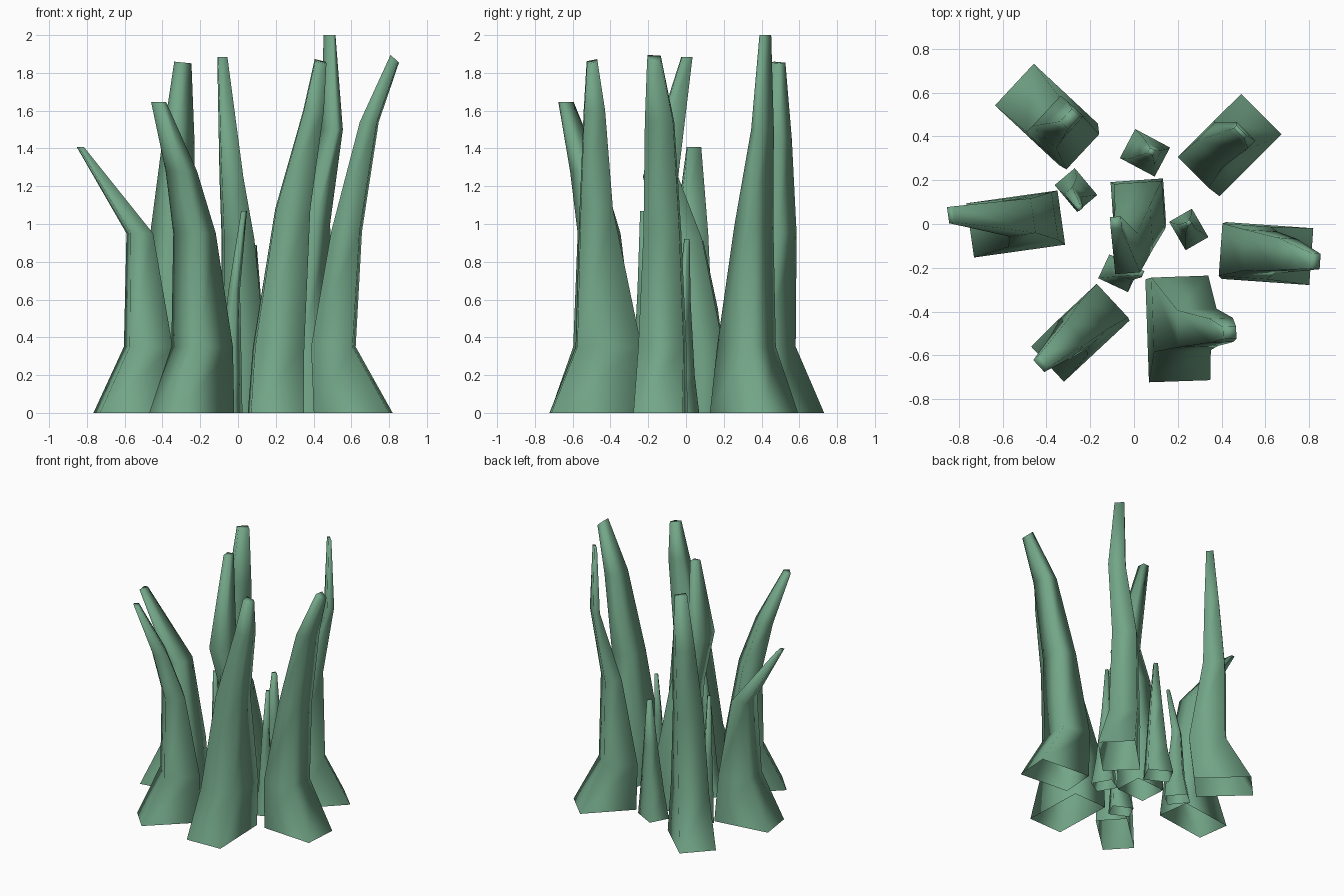
import bpy, bmesh, math

mat = bpy.data.materials.new("stalk_green")
mat.diffuse_color = (0.17, 0.38, 0.245, 1)


def stalk(name, angle, rings, tip_slope=(0, 0)):
    """Loft four-sided rings (x, y, z, half length, half width) turned by angle."""
    bm = bmesh.new()
    t = math.radians(angle)
    c, s = math.cos(t), math.sin(t)
    loops = []
    for x, y, z, a, b in rings:
        loops.append([bm.verts.new((x + c * u * a - s * v * b, y + s * u * a + c * v * b, z))
                      for u, v in ((1, 1), (-1, 1), (-1, -1), (1, -1))])
    # slanted tip
    for v in loops[-1]:
        v.co.z += (v.co.x - rings[-1][0]) * tip_slope[0] + (v.co.y - rings[-1][1]) * tip_slope[1]
    for lo, hi in zip(loops, loops[1:]):
        for i in range(4):
            j = (i + 1) % 4
            bm.faces.new((lo[i], lo[j], hi[j], hi[i]))
    # closed tip, open underside
    bm.faces.new(loops[-1])
    for f in bm.faces:
        f.smooth = True
    me = bpy.data.meshes.new(name)
    bm.to_mesh(me)
    bm.free()
    me.materials.append(mat)
    bpy.context.collection.objects.link(bpy.data.objects.new(name, me))


# Tall outer stalks
stalk("left_stalk", 8, [
    (-.54, .0, 0, .21, .125), (-.475, .02, .35, .115, .11),
    (-.52, .03, .95, .06, .08), (-.835, .042, 1.408, .014, .037)])
stalk("right_stalk", -4, [
    (.61, -.135, 0, .2, .13), (.505, -.125, .35, .11, .12),
    (.575, -.125, .96, .075, .095), (.695, -.14, 1.54, .045, .075),
    (.83, -.17, 1.875, .02, .035)], (-.9, 0))
stalk("front_right_stalk", 2, [
    (.2, -.483, 0, .14, .235), (.215, -.41, .35, .13, .17),
    (.29, -.475, 1.08, .09, .085), (.4, -.485, 1.6, .053, .055),
    (.437, -.497, 1.86, .03, .028)], (-.25, .2))
stalk("front_left_stalk", 43, [
    (-.245, -.5, 0, .205, .11), (-.19, -.435, .35, .125, .105),
    (-.23, -.46, .95, .07, .09), (-.3, -.53, 1.28, .05, .068),
    (-.42, -.635, 1.645, .02, .037)])
stalk("back_left_stalk", -43, [
    (-.4, .5, 0, .2, .13), (-.325, .415, .35, .125, .11),
    (-.345, .465, .95, .075, .095), (-.315, .475, 1.45, .05, .07),
    (-.292, .48, 1.855, .025, .04)], (-.1, 0))
stalk("back_right_stalk", 45, [
    (.44, .36, 0, .2, .13), (.355, .32, .35, .12, .1),
    (.385, .36, 1.0, .06, .085), (.495, .405, 1.5, .025, .06),
    (.485, .42, 2.0, .01, .034)])

# Central stalk, kinked forward
stalk("centre_stalk", 4, [
    (.02, .095, 0, .12, .105), (.025, .08, .35, .11, .11),
    (.0, -.02, .92, .08, .1), (-.035, -.135, 1.25, .057, .09),
    (-.083, .005, 1.885, .025, .028)])

# Short sprouts around the centre
stalk("front_sprout", -25, [
    (-.07, -.225, 0, .075, .06), (-.04, -.22, .2, .045, .045),
    (-.02, -.225, .65, .022, .025), (.032, -.225, 1.07, .01, .015)])
stalk("right_sprout", -60, [
    (.25, -.025, 0, .075, .06), (.25, -.02, .2, .05, .045),
    (.245, -.01, .6, .025, .025), (.25, .005, .92, .01, .012)])
stalk("left_sprout", -50, [
    (-.265, .155, 0, .08, .06), (-.265, .14, .2, .055, .05),
    (-.28, .13, .55, .03, .025), (-.25, .075, .91, .012, .012)])
stalk("back_sprout", -28, [
    (.05, .325, 0, .09, .075), (.065, .32, .2, .065, .06),
    (.075, .325, .55, .04, .035), (.08, .33, .89, .014, .014)])
